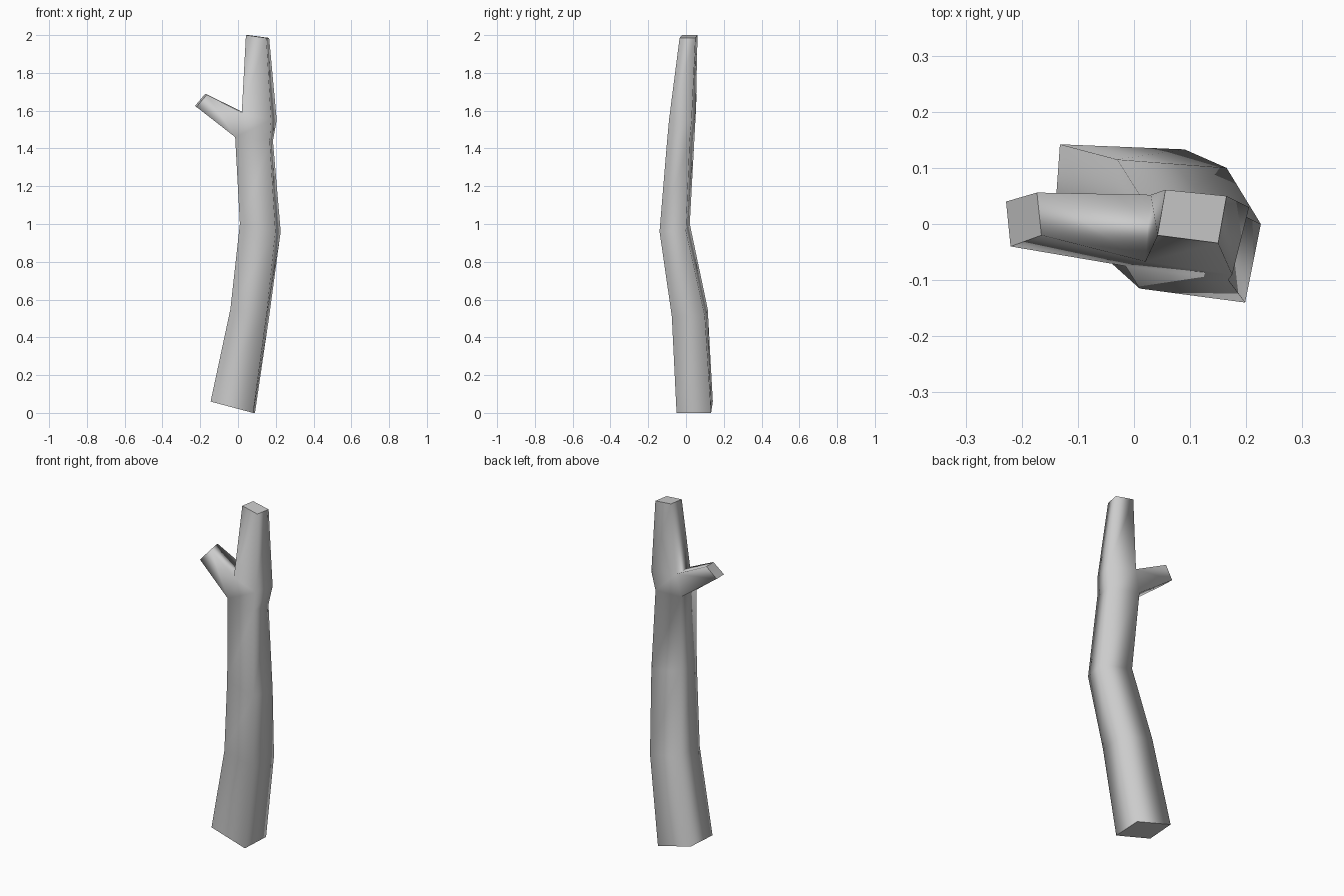
import bpy, bmesh

if "Cube" in bpy.data.objects:
    bpy.data.objects.remove(bpy.data.objects["Cube"])

# Trunk rings: z on the left, z on the right, then corners
# front-left, front-right, back-right, back-left
RINGS = [
    (0.06, 0.00, (-0.145, -0.04), (0.08, -0.05), (0.09, 0.133), (-0.132, 0.142)),
    (0.55, 0.51, (-0.04, -0.07), (0.15, -0.075), (0.165, 0.10), (-0.03, 0.115)),
    (1.00, 0.96, (0.01, -0.115), (0.198, -0.14), (0.226, 0.00), (0.03, 0.02)),
    (1.46, 1.44, (-0.015, -0.075), (0.168, -0.10), (0.185, 0.02), (0.00, 0.045)),
    (1.59, 1.55, (0.02, -0.067), (0.175, -0.09), (0.205, 0.03), (0.03, 0.052)),
    (2.00, 1.985, (0.042, -0.02), (0.15, -0.034), (0.165, 0.05), (0.056, 0.061)),
]
# Branch tip: front-low, front-high, back-high, back-low
TIP = [(-0.22, -0.04, 1.62), (-0.165, -0.02, 1.685),
       (-0.173, 0.056, 1.69), (-0.228, 0.04, 1.625)]
BRANCH_LEVEL = 3

bm = bmesh.new()


def bridge(a, b, skip=None):
    """Join two four-corner loops with quads."""
    for i in range(4):
        if i != skip:
            j = (i + 1) % 4
            bm.faces.new((a[i], a[j], b[j], b[i]))


def cap(loop):
    """Close a loop with a flat, hard-edged face."""
    face = bm.faces.new(loop)
    face.smooth = False
    for e in face.edges:
        e.smooth = False


# Trunk, leaving the left face open where the branch grows
rings = []
for zl, zr, *pts in RINGS:
    rings.append([bm.verts.new((x, y, z)) for (x, y), z in zip(pts, (zl, zr, zr, zl))])
for k in range(len(rings) - 1):
    bridge(rings[k], rings[k + 1], 3 if k == BRANCH_LEVEL else None)

# Branch stub
lo, hi = rings[BRANCH_LEVEL], rings[BRANCH_LEVEL + 1]
base = [lo[0], hi[0], hi[3], lo[3]]
tip = [bm.verts.new(p) for p in TIP]
bridge(base, tip)

for f in bm.faces:
    f.smooth = True

# Cut ends
cap(rings[0][::-1])
cap(rings[-1])
cap(tip)

bmesh.ops.recalc_face_normals(bm, faces=bm.faces[:])
mesh = bpy.data.meshes.new("tree_trunk")
bm.to_mesh(mesh)
bm.free()
trunk = bpy.data.objects.new("tree_trunk", mesh)
bpy.context.collection.objects.link(trunk)
